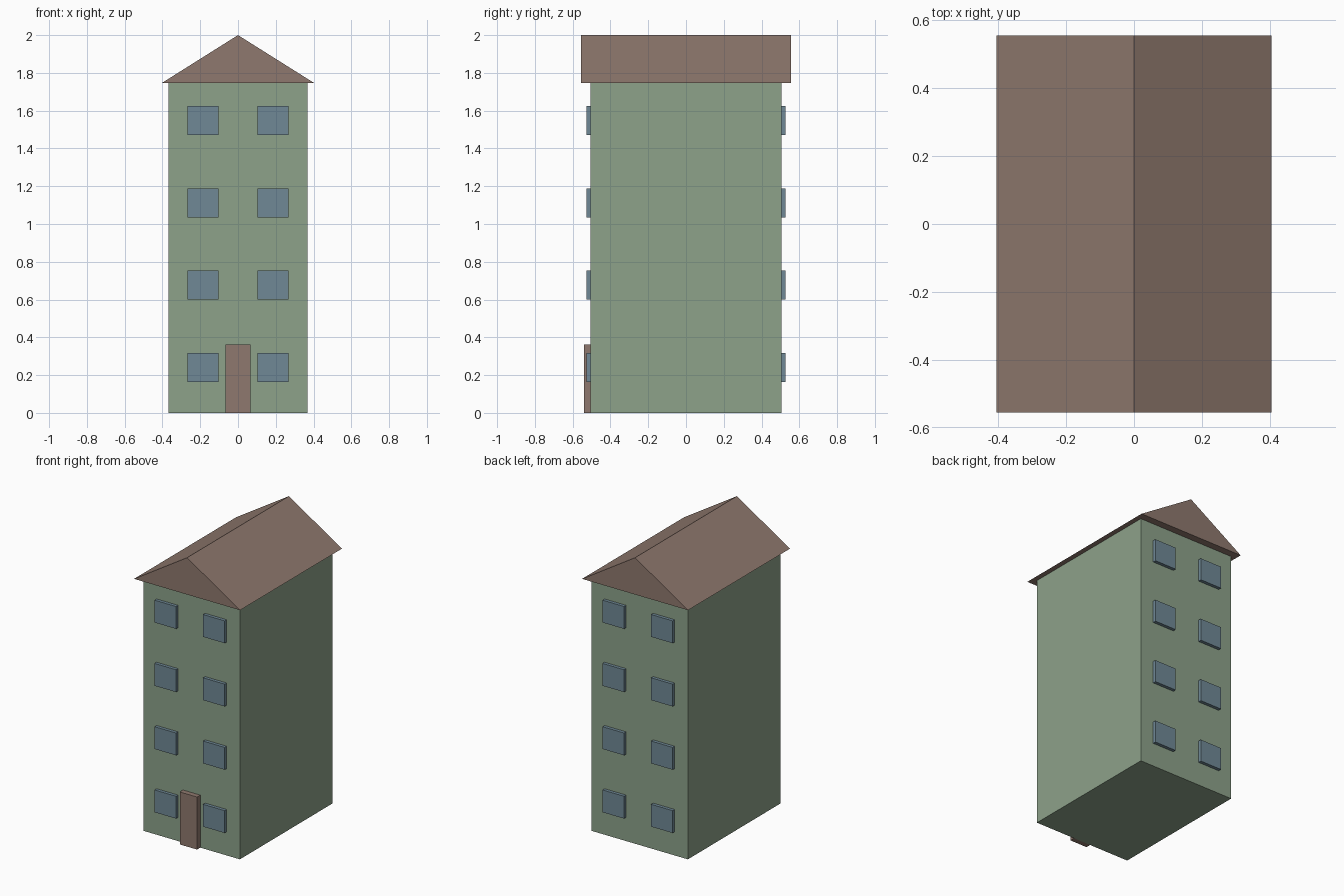
import bpy
import bmesh

cube = bpy.data.objects.get("Cube")
if cube:
    bpy.data.objects.remove(cube, do_unlink=True)


def material(name, rgb):
    m = bpy.data.materials.new(name)
    m.use_nodes = True
    m.diffuse_color = (*rgb, 1)
    m.node_tree.nodes["Principled BSDF"].inputs["Base Color"].default_value = (*rgb, 1)
    return m


green = material("sage green wall", (0.266, 0.36, 0.254))
brown = material("warm brown", (0.275, 0.191, 0.156))
blue = material("slate blue glass", (0.162, 0.25, 0.305))


def prism(name, profile, y0, y1, mat):
    """Extrude an x-z profile from y0 to y1 into a flat-shaded closed solid."""
    bm = bmesh.new()
    face = bm.faces.new([bm.verts.new((x, y0, z)) for x, z in profile])
    out = bmesh.ops.extrude_face_region(bm, geom=[face])
    moved = [v for v in out["geom"] if isinstance(v, bmesh.types.BMVert)]
    bmesh.ops.translate(bm, verts=moved, vec=(0, y1 - y0, 0))
    bmesh.ops.recalc_face_normals(bm, faces=bm.faces)
    mesh = bpy.data.meshes.new(name)
    bm.to_mesh(mesh)
    bm.free()
    mesh.materials.append(mat)
    obj = bpy.data.objects.new(name, mesh)
    bpy.context.collection.objects.link(obj)
    return obj


def box(name, x0, x1, y0, y1, z0, z1, mat):
    return prism(name, [(x0, z0), (x1, z0), (x1, z1), (x0, z1)], y0, y1, mat)


HALF_W, HALF_D, EAVES = 0.368, 0.505, 1.746

# Walls
box("walls", -HALF_W, HALF_W, -HALF_D, HALF_D, 0, EAVES, green)

# Gabled roof with overhang
prism("roof", [(-0.404, EAVES), (0.404, EAVES), (0, 2)], -0.555, 0.555, brown)

# Front door
box("front_door", -0.066, 0.066, -0.54, -HALF_D, 0, 0.362, brown)

# Windows: two per storey on the front and the back
for wall, sy in (("front", -1), ("back", 1)):
    for storey in range(4):
        z = 0.24 + 0.436 * storey
        for side, sx in (("left", 1), ("right", -1)):
            x = 0.185 * sx
            box(f"{wall}_window_{side}_{storey + 1}", x - 0.082, x + 0.082,
                sy * HALF_D, sy * 0.527, z - 0.077, z + 0.077, blue)
